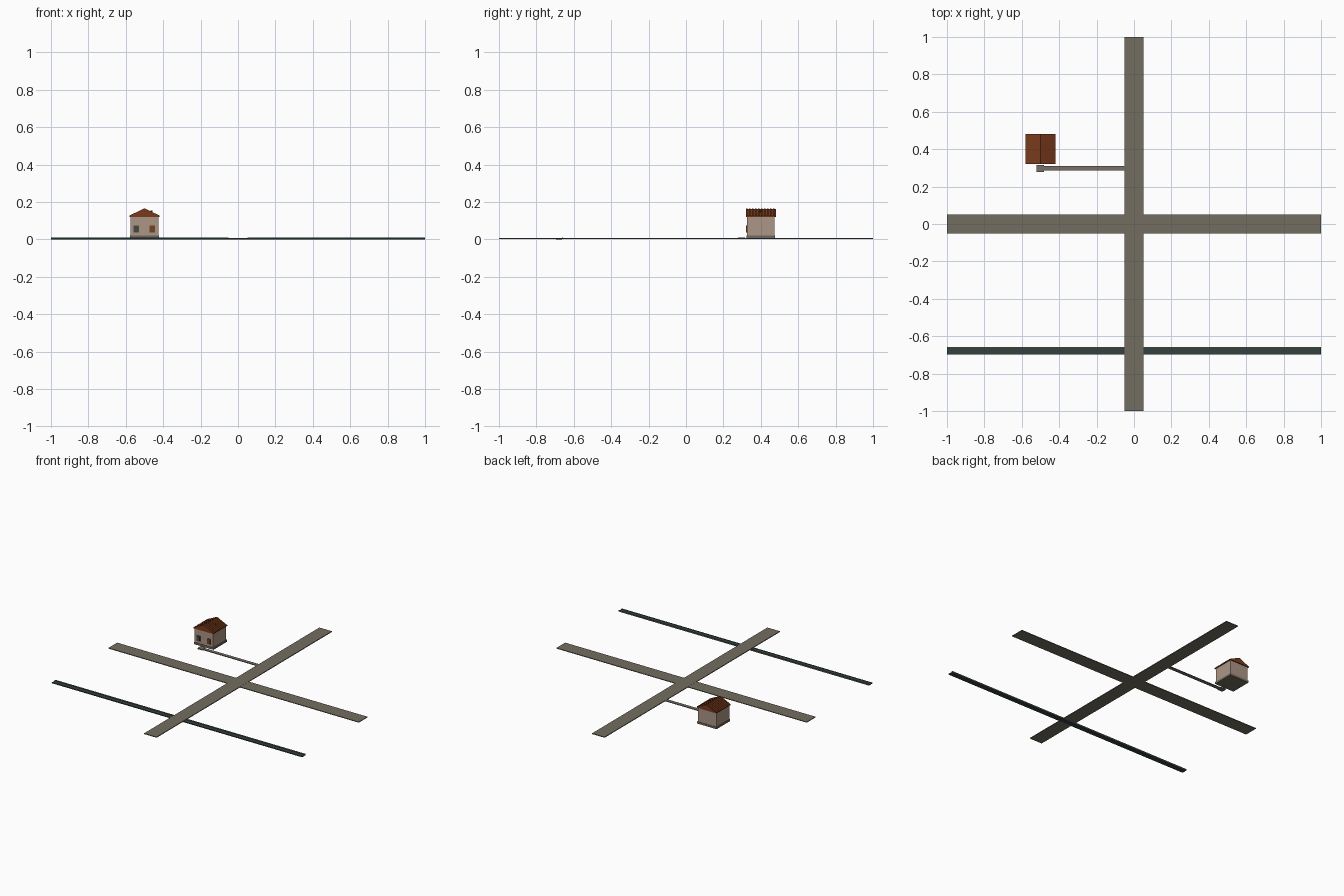
import bpy, bmesh, math

if "Cube" in bpy.data.objects:
    bpy.data.objects.remove(bpy.data.objects["Cube"])


def mat(name, r, g, b):
    m = bpy.data.materials.new(name)
    lin = [((c / 255 + 0.055) / 1.055) ** 2.4 for c in (r, g, b)]
    m.diffuse_color = (*lin, 1)
    m.use_nodes = True
    m.node_tree.nodes["Principled BSDF"].inputs["Base Color"].default_value = m.diffuse_color
    return m


GRAVEL = mat("gravel", 115, 109, 96)
PATH = mat("path_stone", 120, 112, 102)
WATER = mat("dark_water", 50, 66, 64)
BANK = mat("bank_earth", 100, 100, 84)
STONE = mat("foundation_stone", 112, 106, 94)
WALL = mat("plaster", 172, 150, 134)
TILE = mat("roof_tile", 122, 58, 28)
WOOD = mat("door_wood", 112, 66, 42)
GLASS = mat("window_glass", 58, 76, 70)


def mesh(name, verts, faces, material):
    me = bpy.data.meshes.new(name)
    me.from_pydata(verts, [], faces)
    bm = bmesh.new()
    bm.from_mesh(me)
    bmesh.ops.recalc_face_normals(bm, faces=bm.faces)
    bm.to_mesh(me)
    bm.free()
    me.materials.append(material)
    ob = bpy.data.objects.new(name, me)
    bpy.context.collection.objects.link(ob)
    return ob


def box(name, x, y, z, material):
    v = [(a, b, c) for a in x for b in y for c in z]
    f = [(0, 1, 3, 2), (4, 5, 7, 6), (0, 1, 5, 4), (2, 3, 7, 6), (0, 2, 6, 4), (1, 3, 7, 5)]
    return mesh(name, v, f, material)


def prism_y(name, profile, y0, y1, material):
    n = len(profile)
    v = [(x, y, z) for y in (y0, y1) for x, z in profile]
    f = [tuple(range(n)), tuple(range(n, 2 * n))]
    f += [(i, (i + 1) % n, n + (i + 1) % n, n + i) for i in range(n)]
    return mesh(name, v, f, material)


# Crossing roads
box("road_north_south", (-0.05, 0.05), (-1, 1), (0.003, 0.0085), GRAVEL)
box("road_east_west", (-1, 1), (-0.05, 0.05), (0.003, 0.008), GRAVEL)

# Stream passing under the road, with raised banks either side of the crossing
box("stream", (-1, 1), (-0.694, -0.663), (0.0, 0.005), WATER)
for s, side in ((-1, "west"), (1, "east")):
    xs = sorted((s * 0.05, s))
    box("north_bank_" + side, xs, (-0.664, -0.657), (0.001, 0.010), BANK)
    box("south_bank_" + side, xs, (-0.698, -0.694), (0.001, 0.007), WATER)

# Footpath and doorstep
box("footpath", (-0.5, -0.05), (0.285, 0.31), (0.003, 0.008), PATH)
box("doorstep", (-0.52, -0.48), (0.279, 0.316), (0.003, 0.010), PATH)

# House body
CX, CY = -0.5, 0.4
box("foundation", (CX - 0.078, CX + 0.078), (CY - 0.077, CY + 0.077), (0.006, 0.02), STONE)
box("walls", (CX - 0.074, CX + 0.074), (CY - 0.074, CY + 0.074), (0.02, 0.124), WALL)

# Front window and shuttered opening with frames
for name, x, m in (("window", -0.543, GLASS), ("shutter", -0.458, WOOD)):
    box(name + "_frame", (x - 0.015, x + 0.015), (0.322, 0.328), (0.037, 0.075), WOOD)
    box(name, (x - 0.012, x + 0.012), (0.320, 0.327), (0.040, 0.072), m)

# Gabled roof, then overlapping tile ribs running down both slopes
def gable(lift):
    return [(CX - 0.08, 0.121), (CX + 0.08, 0.121), (CX + 0.08, 0.124 + lift),
            (CX, 0.162 + lift), (CX - 0.08, 0.124 + lift)]


prism_y("roof", gable(0), 0.32, 0.48, TILE)
for i in range(10):
    y = 0.32 + i * 0.016
    prism_y(f"tile_rib_{i}", gable(0.004), y, y + 0.010, TILE)

# Small roof vent
bpy.ops.mesh.primitive_cylinder_add(vertices=8, radius=0.005, depth=0.014,
                                    location=(-0.463, 0.4, 0.147))
vent = bpy.context.object
vent.name = "roof_vent"
vent.data.materials.append(WOOD)
